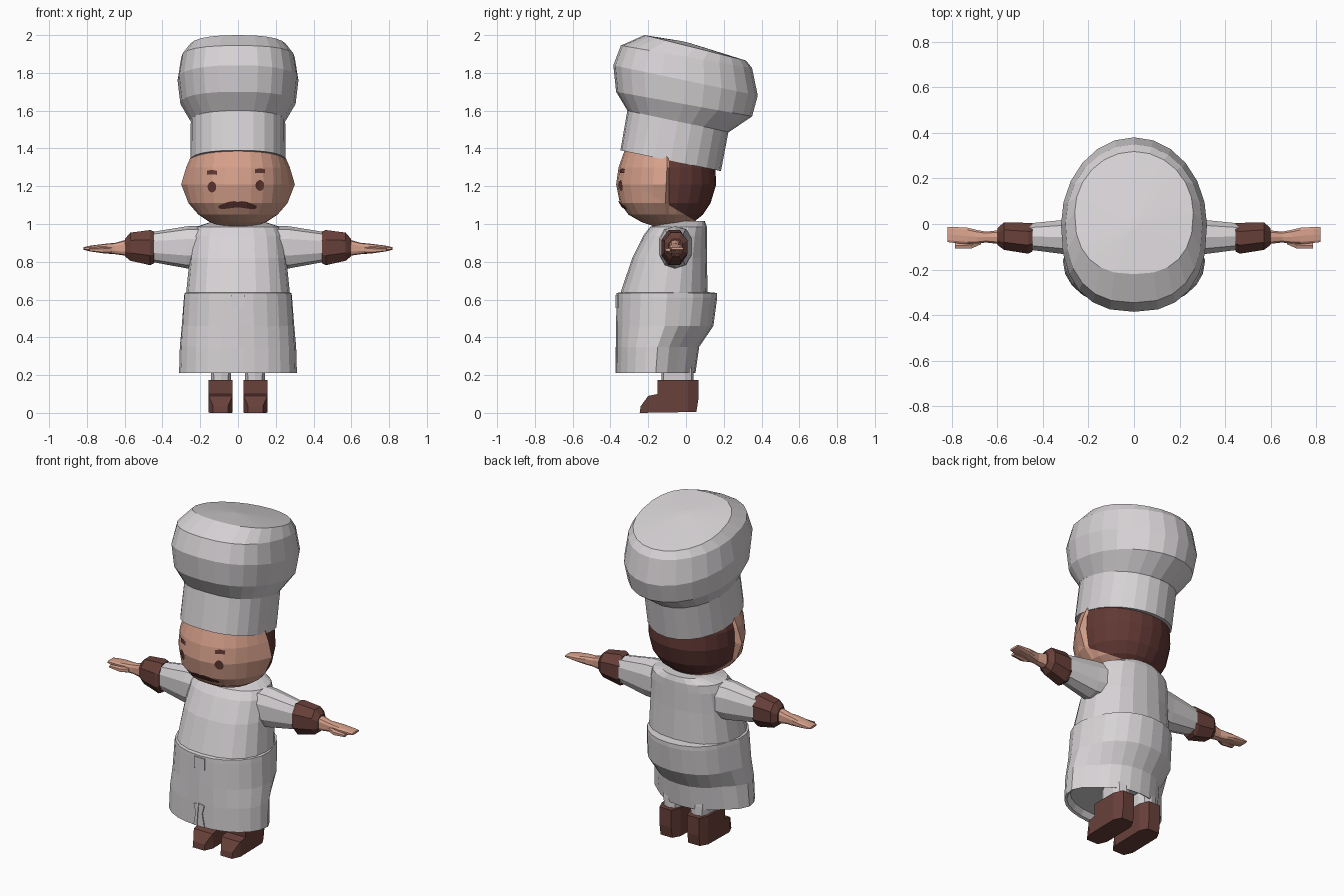
import bpy, bmesh, math
from mathutils import Vector
from mathutils.bvhtree import BVHTree

cube = bpy.data.objects.get("Cube")
if cube:
    bpy.data.objects.remove(cube, do_unlink=True)


def material(name, rgb):
    m = bpy.data.materials.new(name)
    m.use_nodes = True
    m.diffuse_color = (*rgb, 1)
    m.node_tree.nodes["Principled BSDF"].inputs["Base Color"].default_value = (*rgb, 1)
    return m


white = material("white cloth", (0.68, 0.65, 0.67))
skin = material("skin", (0.68, 0.355, 0.26))
brown = material("brown leather", (0.14, 0.052, 0.042))
hair_brown = material("hair brown", (0.12, 0.04, 0.034))


def finish(name, bm, *mats, fix_normals=True):
    if fix_normals:
        bmesh.ops.recalc_face_normals(bm, faces=bm.faces)
    mesh = bpy.data.meshes.new(name)
    bm.to_mesh(mesh)
    bm.free()
    for m in mats:
        mesh.materials.append(m)
    ob = bpy.data.objects.new(name, mesh)
    bpy.context.collection.objects.link(ob)


def loft_mesh(rings, n=20, power=2.0, turn=0.0, front_power=None):
    """Skin superellipse rings given as (centre, half axis u, half axis v)."""
    def ease(t, p):
        return math.copysign(abs(t) ** (2 / p), t)
    bm = bmesh.new()
    rows = []
    for c, u, v in rings:
        row = []
        for i in range(n):
            a = math.tau * (i + turn) / n
            p = front_power if front_power and math.sin(a) < 0 else power
            row.append(bm.verts.new(c + u * ease(math.cos(a), p) + v * ease(math.sin(a), p)))
        rows.append(row)
    for a, b in zip(rows, rows[1:]):
        for i in range(n):
            j = (i + 1) % n
            bm.faces.new((a[i], a[j], b[j], b[i]))
    bm.faces.new(rows[0])
    bm.faces.new(rows[-1])
    return bm


def upright(front_y, front_z, back_y, back_z, half_width):
    """Ring through a front point and a back point on the centre plane."""
    f, b = Vector((0, front_y, front_z)), Vector((0, back_y, back_z))
    return (f + b) / 2, Vector((half_width, 0, 0)), (b - f) / 2


def level(z, front_y, back_y, half_width):
    return upright(front_y, z, back_y, z, half_width)


def across(side, x, y0, y1, z0, z1):
    """Ring square to the arm."""
    return (Vector((side * x, (y0 + y1) / 2, (z0 + z1) / 2)),
            Vector((0, (y1 - y0) / 2, 0)), Vector((0, 0, (z1 - z0) / 2)))


def cut(bm, co, no):
    bmesh.ops.bisect_plane(bm, geom=bm.verts[:] + bm.edges[:] + bm.faces[:],
                           plane_co=co, plane_no=no)


def extrude(bm, points, offset):
    """Extrude one flat outline into a solid."""
    face = bm.faces.new([bm.verts.new(p) for p in points])
    made = bmesh.ops.extrude_face_region(bm, geom=[face])["geom"]
    bmesh.ops.translate(bm, vec=offset,
                        verts=[v for v in made if isinstance(v, bmesh.types.BMVert)])
    bmesh.ops.recalc_face_normals(bm, faces=bm.faces)


# Hat: leaning band and puffed crown, squarer in front
finish("hat_band", loft_mesh([
    upright(-.347, 1.39, .185, 1.28, .252),
    upright(-.31, 1.605, .225, 1.49, .25)], 24, 2.05, front_power=2.4), white)
finish("hat_crown", loft_mesh([
    upright(-.31, 1.60, .225, 1.485, .25),
    upright(-.37, 1.70, .35, 1.57, .305),
    upright(-.385, 1.84, .38, 1.68, .32),
    upright(-.345, 1.945, .35, 1.825, .30),
    upright(-.22, 2.0, .318, 1.865, .26),
    upright(-.02, 1.968, .02, 1.958, .02)], 24, 2.0, front_power=2.45), white)

# Head, with the hair as the back of the skull
bm = loft_mesh([
    level(.985, -.16, -.02, .08), level(1.01, -.235, .04, .15),
    level(1.05, -.305, .09, .21), level(1.11, -.35, .13, .25),
    level(1.21, -.37, .16, .265), level(1.3, -.357, .155, .26),
    level(1.39, -.325, .12, .235)], 24, 2.05)
cut(bm, (0, -.09, 0), (0, 1, 0))
cut(bm, (0, -.09, 1.1), (0, .6, 1))
for f in bm.faces:
    c = f.calc_center_median()
    f.material_index = int(c.y > -.09 and c.z - 1.1 > -.6 * (c.y + .09))

# Ears: sides of the face drawn outward just ahead of the hair
for v in bm.verts:
    height = max(0, 1 - abs(v.co.z - 1.21) / .15)
    if abs(v.co.x) > .2 and -.2 < v.co.y < -.0905:
        v.co.x += math.copysign(height * (.036 if v.co.y > -.13 else .014), v.co.x)
head_tree = BVHTree.FromBMesh(bm)
finish("head", bm, skin, hair_brown)


# Face details: thin patches that follow the face
def face_patch(name, cx, cz, columns):
    bm = bmesh.new()
    pairs = []
    for dx, low, high in columns:
        pair = []
        for dz in (low, high):
            hit = head_tree.ray_cast(Vector((cx + dx, -1, cz + dz)), Vector((0, 1, 0)))[0]
            pair.append(bm.verts.new(hit - Vector((0, .006, 0))))
        pairs.append(pair)
    for (a, b), (c, d) in zip(pairs, pairs[1:]):
        bm.faces.new((a, c, d, b))
    finish(name, bm, hair_brown, fix_normals=False)


eye = []
for k in range(7):
    a = math.pi * (.06 + .88 * k / 6)
    eye.append((-.023 * math.cos(a), -.029 * math.sin(a), .029 * math.sin(a)))
for side, label in ((1, "left"), (-1, "right")):
    x = side * .127 - .011
    face_patch(label + "_eye", x, 1.2 + side * .004, eye)
    face_patch(label + "_eyebrow", x, 1.279 + side * .004,
               [(d, -.012 - abs(d) * .1, .012 - abs(d) * .2) for d in (-.026, 0, .026)])
face_patch("moustache", -.002, 1.1, [
    (-.1, -.016, -.004), (-.085, -.022, .003), (-.05, -.018, .017), (-.02, -.014, .021),
    (0, -.012, .017), (.02, -.014, .021), (.05, -.018, .017), (.085, -.022, .003),
    (.1, -.016, -.004)])

# Jacket
finish("jacket", loft_mesh([
    level(.55, -.35, .12, .265), level(.64, -.345, .115, .274),
    level(.82, -.285, .11, .256), level(.94, -.225, .11, .242),
    level(.985, -.19, .11, .222), level(1.015, -.08, .10, .13)], 20, 2.25), white)

# Apron skirt with a waist ledge, drawn in behind, most of all below the hips
bm = loft_mesh([
    level(.25, -.34, .03, .28), level(.215, -.355, .04, .3),
    level(.21, -.37, .05, .312), level(.35, -.37, .07, .308),
    level(.46, -.37, .145, .302), level(.61, -.368, .165, .293),
    level(.635, -.367, .165, .29), level(.64, -.335, .11, .265)], 24, 2.12)
for v in bm.verts:
    behind = min(1, max(0, (v.co.y + .13) / .1))
    v.co.x *= 1 - behind * (.22 if v.co.z < .4 else .08)
finish("apron_skirt", bm, white)

# Tab at the waist
bm = bmesh.new()
bmesh.ops.create_cube(bm, size=1)
bmesh.ops.scale(bm, vec=(.07, .02, .07), verts=bm.verts)
bmesh.ops.translate(bm, vec=(0, -.362, .59), verts=bm.verts)
finish("waist_tab", bm, white)

# Boot outline from the side
boot_profile = [(-.245, 0), (-.24, .035), (-.2, .09), (-.15, .1), (-.15, .175),
                (.065, .175), (.065, .07), (.055, .005)]

for side, label in ((1, "left"), (-1, "right")):
    # Folded slit at the front hem
    bm = bmesh.new()
    extrude(bm, [(side * x, -.366, z) for x, z in
                 ((.002, .35), (.035, .34), (.022, .29), (.036, .212), (.014, .212))],
            (0, -.008, 0))
    finish(label + "_hem_fold", bm, white)

    # Arm: sleeve, cuff, hand and thumb
    finish(label + "_sleeve", loft_mesh([
        across(side, .17, -.15, .04, .77, .99), across(side, .27, -.14, .025, .765, .988),
        across(side, .46, -.115, .005, .80, .957)], 10, 2.5, .5), white)
    finish(label + "_cuff", loft_mesh([
        across(side, .445, -.125, .008, .785, .967), across(side, .465, -.135, .01, .775, .975),
        across(side, .57, -.118, .012, .80, .96),
        across(side, .598, -.095, -.015, .825, .925)], 8, 2.2, .5), brown)
    finish(label + "_hand", loft_mesh([
        across(side, .58, -.09, -.025, .83, .92), across(side, .65, -.082, -.033, .84, .9),
        across(side, .69, -.088, -.025, .843, .897), across(side, .73, -.09, -.015, .85, .892),
        across(side, .79, -.084, -.012, .857, .884),
        across(side, .818, -.08, -.013, .864, .877)], 10, 3, .5), skin)
    finish(label + "_thumb", loft_mesh([
        across(side, .67, -.09, -.06, .845, .88), across(side, .715, -.11, -.075, .845, .875),
        across(side, .785, -.11, -.08, .855, .872)], 6, 2.5, .5), skin)

    # Trouser leg
    finish(label + "_trouser_leg", loft_mesh([
        (Vector((side * .09, -.045, z)), Vector((w, 0, 0)), Vector((0, d, 0)))
        for z, w, d in ((.16, .053, .085), (.23, .056, .085), (.3, .06, .075))],
        10, 3, .5), white)

    # Boot: side outline extruded across, with narrowed toe and heel
    bm = bmesh.new()
    extrude(bm, [(side * .03, y, z) for y, z in boot_profile], (side * .125, 0, 0))
    cut(bm, (0, .01, 0), (0, 1, 0))
    cut(bm, (0, -.195, 0), (0, 1, 0))
    middle = side * .0925
    for v in bm.verts:
        if v.co.y > .04 or v.co.y < -.22:
            v.co.x = middle + (v.co.x - middle) * .62
    bmesh.ops.triangulate(bm, faces=[f for f in bm.faces if f.calc_center_median().y < -.19])
    finish(label + "_boot", bm, brown)
